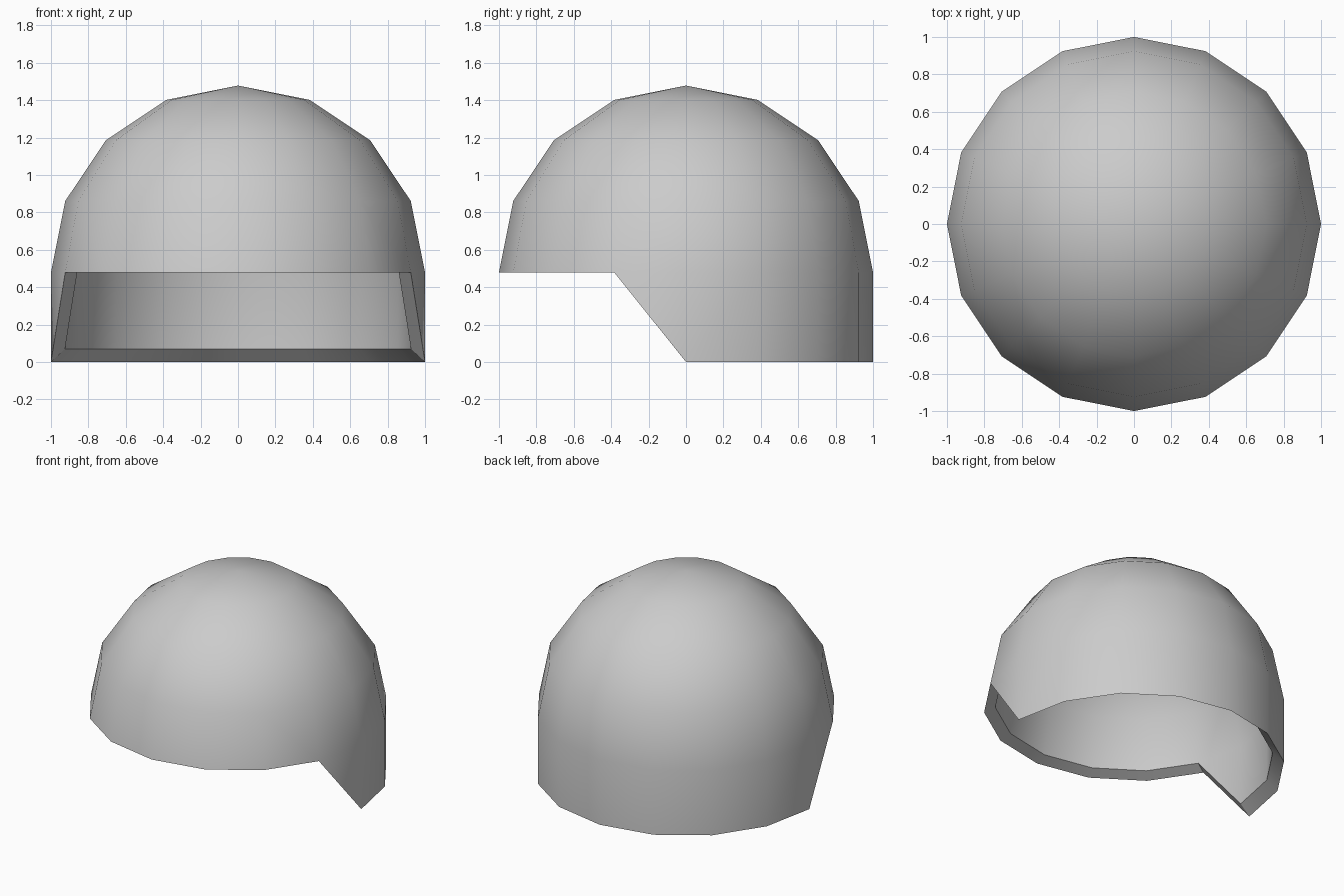
import bpy, bmesh
from mathutils import Vector

if "Cube" in bpy.data.objects:
    bpy.data.objects.remove(bpy.data.objects["Cube"])

BROW = 0.478                       # height of the front edge
INNER = 0.925                      # inner wall scale
CENTRE = Vector((0, 0, 0.93))      # centre of the inner wall scaling

bm = bmesh.new()

# dome: upper half of a 16-sided sphere
bmesh.ops.create_uvsphere(bm, u_segments=16, v_segments=8, radius=1)
bmesh.ops.delete(bm, geom=[v for v in bm.verts if v.co.z < -0.01], context='VERTS')
bmesh.ops.translate(bm, verts=bm.verts[:], vec=(0, 0, BROW))

# neck guard: back half of the rim pulled down, tapering to the brow at the sides
rim = [e for e in bm.edges if e.is_boundary
       and sum(v.co.y for v in e.verts) / 2 > -0.25]
new = bmesh.ops.extrude_edge_only(bm, edges=rim)['geom']
for v in new:
    if isinstance(v, bmesh.types.BMVert) and v.co.y > -0.01:
        v.co.z = 0
bmesh.ops.remove_doubles(bm, verts=bm.verts[:], dist=0.001)

# inner wall: scaled copy joined to the outer shell along the open edge
border = [e for e in bm.edges if e.is_boundary]
outer = bm.verts[:]
copy = bmesh.ops.duplicate(bm, geom=outer + bm.edges[:] + bm.faces[:])
twin = {v: copy['vert_map'][v] for v in outer}
for v in twin.values():
    v.co = CENTRE + (v.co - CENTRE) * INNER
for e in border:
    a, b = e.verts
    bm.faces.new((a, b, twin[b], twin[a]))
bmesh.ops.recalc_face_normals(bm, faces=bm.faces[:])

mesh = bpy.data.meshes.new("helmet_shell")
bm.to_mesh(mesh)
bm.free()
helmet = bpy.data.objects.new("helmet_shell", mesh)
bpy.context.collection.objects.link(helmet)

# smooth dome with crisp rim
bpy.context.view_layer.objects.active = helmet
helmet.select_set(True)
bpy.ops.object.shade_smooth_by_angle()
